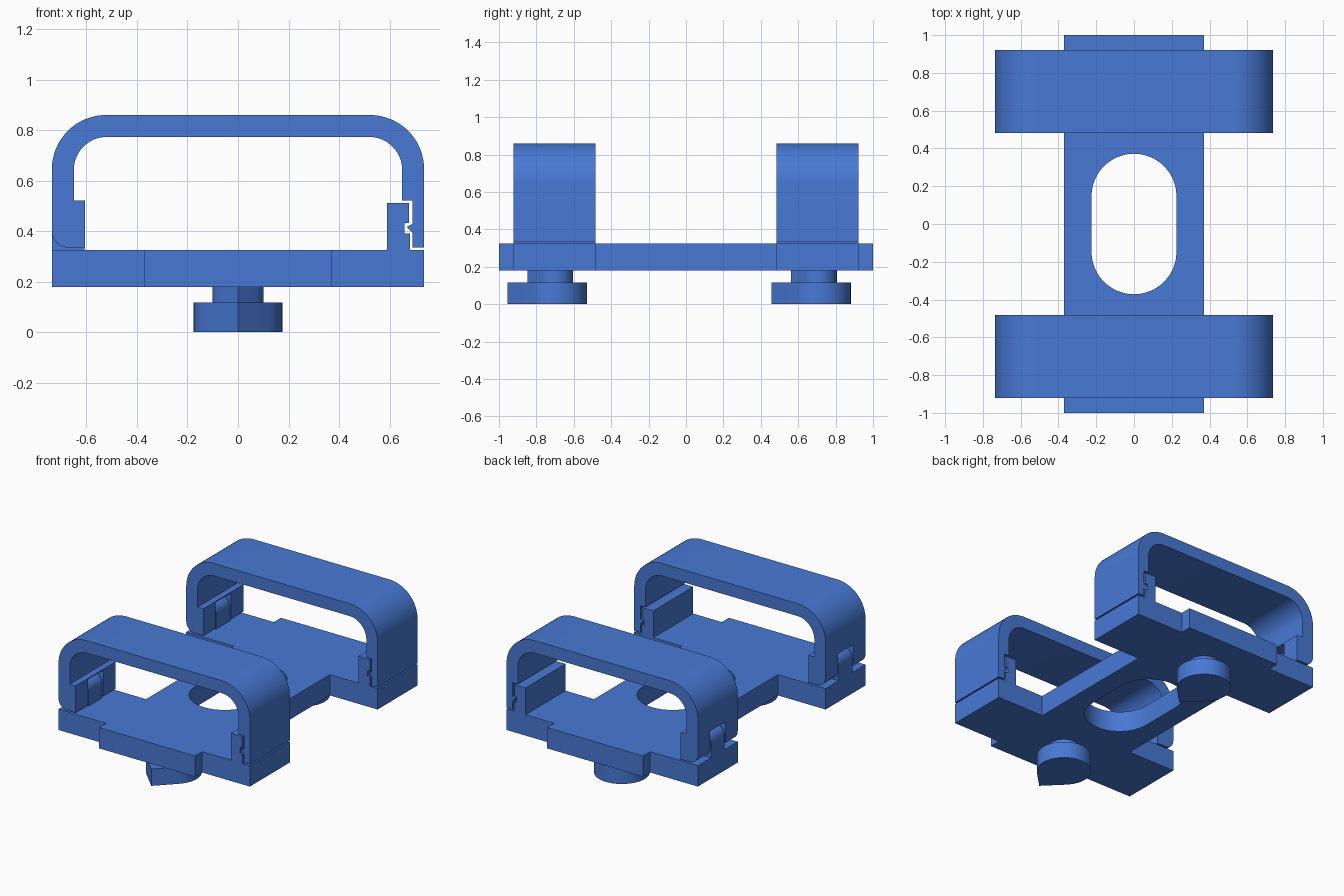
import bpy, bmesh, math
from mathutils import Vector

if "Cube" in bpy.data.objects:
    bpy.data.objects.remove(bpy.data.objects["Cube"], do_unlink=True)

blue = bpy.data.materials.new("blue plastic")
blue.use_nodes = True
colour = (0.065, 0.19, 0.66, 1)
blue.diffuse_color = colour
blue.node_tree.nodes["Principled BSDF"].inputs["Base Color"].default_value = colour


def arc(cx, cy, r, start, end, n=16):
    """Points on an arc, angles in degrees."""
    angles = [math.radians(start + (end - start) * i / n) for i in range(n + 1)]
    return [(cx + r * math.cos(a), cy + r * math.sin(a)) for a in angles]


def prism(name, outline, low, high, axis="Z"):
    """Extrude an outline along Z (points are x, y) or Y (points are x, z)."""
    def place(p, d):
        return (p[0], p[1], d) if axis == "Z" else (p[0], d, p[1])
    bm = bmesh.new()
    face = bm.faces.new([bm.verts.new(place(p, low)) for p in outline])
    made = bmesh.ops.extrude_face_region(bm, geom=[face])["geom"]
    verts = [g for g in made if isinstance(g, bmesh.types.BMVert)]
    shift = Vector(place((0, 0), high - low))
    bmesh.ops.translate(bm, verts=verts, vec=shift)
    bmesh.ops.recalc_face_normals(bm, faces=bm.faces[:])
    mesh = bpy.data.meshes.new(name)
    bm.to_mesh(mesh)
    bm.free()
    obj = bpy.data.objects.new(name, mesh)
    bpy.context.collection.objects.link(obj)
    mesh.materials.append(blue)
    return obj


def activate(obj):
    bpy.ops.object.select_all(action="DESELECT")
    obj.select_set(True)
    bpy.context.view_layer.objects.active = obj


def smooth(obj):
    activate(obj)
    bpy.ops.object.shade_smooth_by_angle(angle=math.radians(30))


def cut(obj, cutter):
    activate(obj)
    mod = obj.modifiers.new("cut", "BOOLEAN")
    mod.operation = "DIFFERENCE"
    mod.solver = "EXACT"
    mod.object = cutter
    bpy.ops.object.modifier_apply(modifier=mod.name)
    bpy.data.objects.remove(cutter, do_unlink=True)


W, BAR, IN, OUT = 0.737, 0.37, 0.483, 0.922
FLOOR, DECK = 0.18, 0.325

# Base plate: long bar with two pairs of wings and an oblong hole
quarter = [(BAR, 1), (BAR, OUT), (W, OUT), (W, IN), (BAR, IN)]
right = quarter + [(x, -y) for x, y in reversed(quarter)]
base = prism("base_plate", right + [(-x, y) for x, y in reversed(right)], FLOOR, DECK)
hole = arc(0, 0.147, 0.225, 0, 180, 24) + arc(0, -0.147, 0.225, 180, 360, 24)
cut(base, prism("hole_cutter", hole, FLOOR - 0.1, DECK + 0.1))
smooth(base)

# Strap section: arch with hinge lug on the right side and latch tooth on the left
strap_profile = (
    arc(W - 0.215, 0.645, 0.215, 0, 90)
    + arc(0.215 - W, 0.645, 0.215, 90, 180)
    + arc(0.065 - W, 0.4, 0.065, 180, 270, 8)
    + [(-0.605, 0.335), (-0.605, 0.522), (-0.65, 0.522)]
    + arc(-0.52, 0.643, 0.13, 180, 90)
    + arc(0.52, 0.643, 0.13, 90, 0)
    + [(0.65, 0.522), (0.69, 0.522), (0.69, 0.428), (0.668, 0.417),
       (0.69, 0.395), (0.69, 0.335), (W, 0.335)]
)

# Latch post with a groove for the strap tooth
latch_profile = [(0.59, DECK), (0.59, 0.512), (0.677, 0.512), (0.677, 0.432),
                 (0.66, 0.432), (0.66, 0.39), (0.68, 0.39), (0.68, DECK)]

# Hinge knuckle with a round top
knuckle_profile = [(-0.607, DECK)] + arc(-0.672, 0.425, 0.065, 0, 180) + [(-W, DECK)]

# Slot through the strap that takes the knuckle
slot_profile = [(-0.9, 0.3), (-0.55, 0.3), (-0.55, 0.515), (-0.9, 0.515)]

for side, mid in (("front", -(IN + OUT) / 2), ("back", (IN + OUT) / 2)):
    half = (OUT - IN) / 2
    strap = prism(side + "_strap", strap_profile, mid - half, mid + half, "Y")
    cut(strap, prism("slot_cutter", slot_profile, mid - 0.085, mid + 0.085, "Y"))
    smooth(strap)
    prism(side + "_latch_post", latch_profile, mid - half, mid + half, "Y")
    smooth(prism(side + "_hinge_knuckle", knuckle_profile, mid - 0.075, mid + 0.075, "Y"))

# Teardrop feet, both pointing to the front
for side, y in (("front", -0.705), ("back", 0.705)):
    for part, r, low, high in (("foot_head", 0.176, 0, 0.117),
                               ("foot_stem", 0.101, 0.117, FLOOR)):
        drop = arc(0, y, r, -45, 225, 36) + [(0, y - r * math.sqrt(2))]
        smooth(prism(side + "_" + part, drop, low, high))
